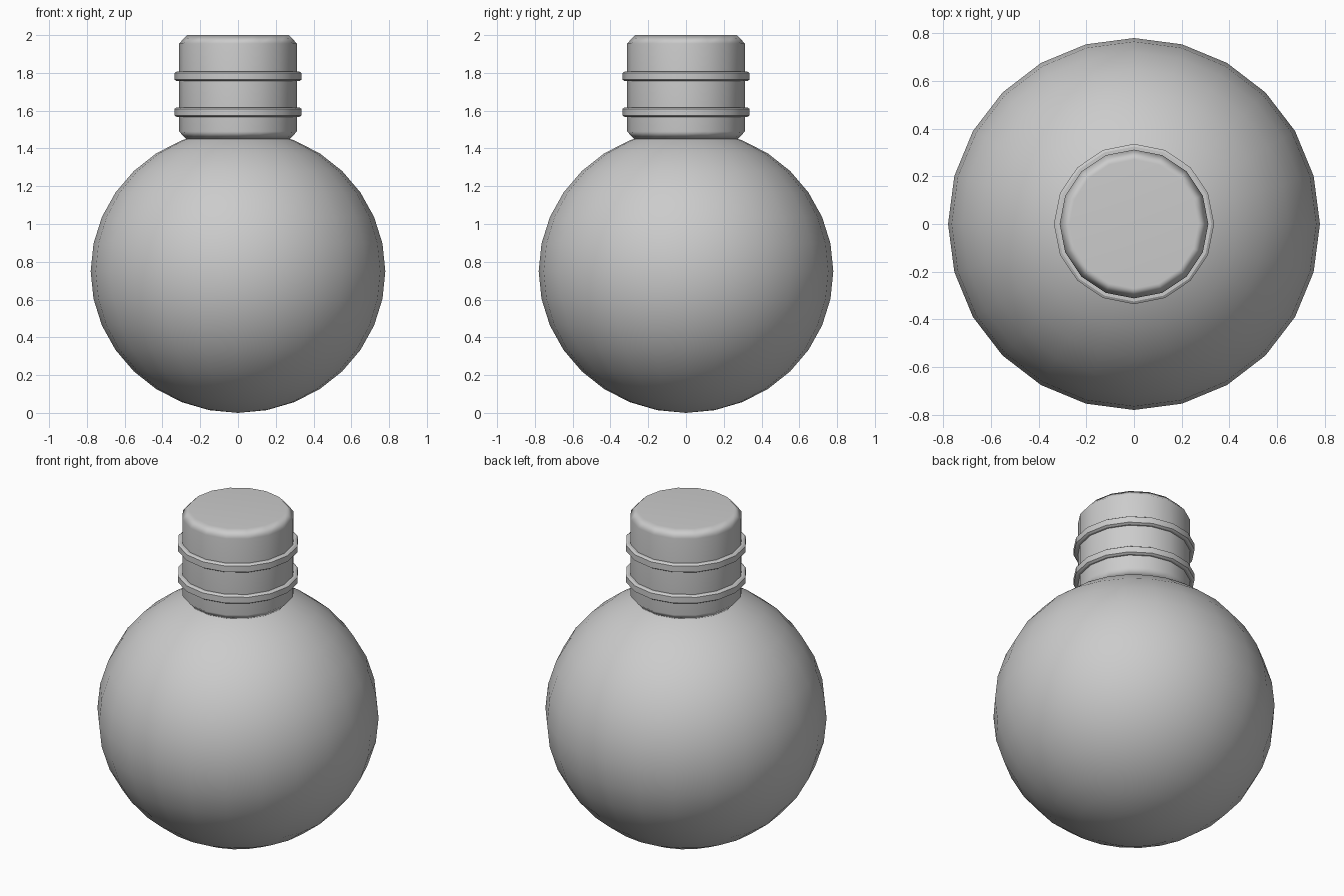
import bpy, bmesh, math

if "Cube" in bpy.data.objects:
    bpy.data.objects.remove(bpy.data.objects["Cube"])

grey = bpy.data.materials.new("plain grey")
grey.diffuse_color = (0.6, 0.6, 0.6, 1)
grey.use_nodes = True
grey.node_tree.nodes["Principled BSDF"].inputs["Base Color"].default_value = grey.diffuse_color


def finish(obj, angle):
    obj.data.materials.append(grey)
    bpy.ops.object.select_all(action='DESELECT')
    obj.select_set(True)
    bpy.context.view_layer.objects.active = obj
    bpy.ops.object.shade_smooth_by_angle(angle=math.radians(angle))


def lathe(name, profile, sides, closed, angle):
    """Spin a (radius, z) profile; closed profiles make rings, open ones get caps."""
    bm = bmesh.new()
    loops = []
    for r, z in profile:
        loops.append([bm.verts.new((r * math.cos(math.tau * i / sides),
                                    r * math.sin(math.tau * i / sides), z))
                      for i in range(sides)])
    pairs = list(zip(loops, loops[1:]))
    if closed:
        pairs.append((loops[-1], loops[0]))
    else:
        bm.faces.new(loops[0][::-1])
        bm.faces.new(loops[-1])
    for a, b in pairs:
        for i in range(sides):
            j = (i + 1) % sides
            bm.faces.new((a[i], a[j], b[j], b[i]))
    bmesh.ops.recalc_face_normals(bm, faces=bm.faces)
    mesh = bpy.data.meshes.new(name)
    bm.to_mesh(mesh)
    bm.free()
    obj = bpy.data.objects.new(name, mesh)
    bpy.context.collection.objects.link(obj)
    finish(obj, angle)
    return obj


# Round body, slightly squashed
bpy.ops.mesh.primitive_uv_sphere_add(segments=24, ring_count=16, radius=1,
                                     location=(0, 0, 0.75))
body = bpy.context.object
body.name = "round_body"
body.scale = (0.78, 0.78, 0.75)
bpy.ops.object.transform_apply(location=False, rotation=False, scale=True)
finish(body, 40)

# Neck with softly shaded chamfers
neck = lathe("neck", [(0.27, 1.445), (0.312, 1.49), (0.312, 1.955), (0.27, 2.0)],
             16, False, 60)
neck.modifiers.new("soft_chamfers", 'WEIGHTED_NORMAL')

# Two raised bands around the neck
for label, z in (("lower", 1.592), ("upper", 1.782)):
    lathe(label + "_band",
          [(0.30, z - 0.025), (0.325, z - 0.025), (0.336, z - 0.018),
           (0.336, z + 0.018), (0.325, z + 0.025), (0.30, z + 0.025)],
          16, True, 30)
